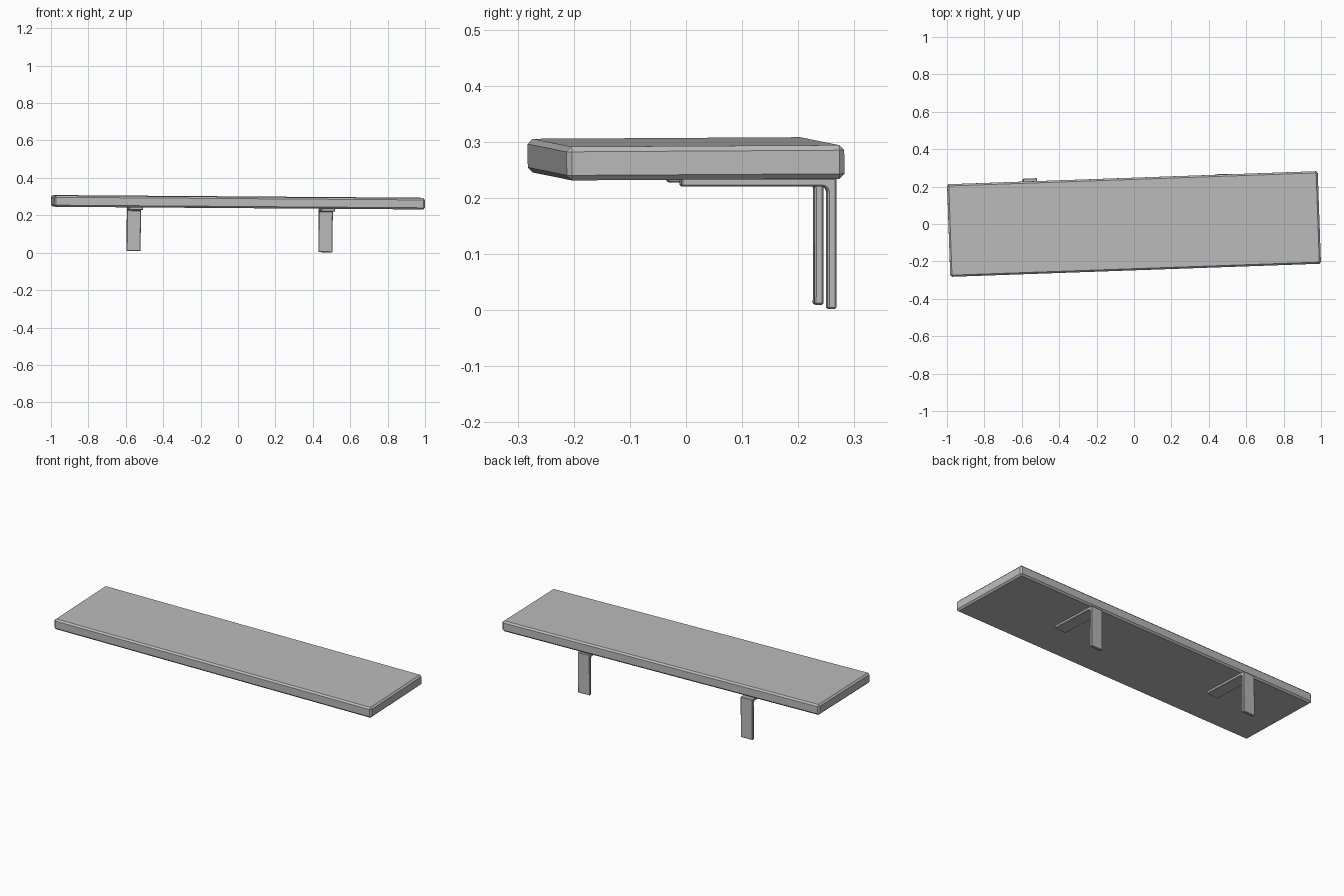
import bpy, bmesh, math
from mathutils import Euler

cube = bpy.data.objects.get("Cube")
if cube:
    bpy.data.objects.remove(cube, do_unlink=True)

# Single plain grey finish
grey = bpy.data.materials.new("plain_grey")
grey.use_nodes = True
colour = (0.5, 0.5, 0.5, 1)
grey.diffuse_color = colour
grey.node_tree.nodes["Principled BSDF"].inputs["Base Color"].default_value = colour


def extruded(name, profile, width, chamfer, location, rotation):
    """Extrude a (y, z) profile along x, centred, with chamfered edges."""
    bm = bmesh.new()
    face = bm.faces.new([bm.verts.new((-width / 2, y, z)) for y, z in profile])
    new = bmesh.ops.extrude_face_region(bm, geom=[face])["geom"]
    bmesh.ops.translate(bm, vec=(width, 0, 0),
                        verts=[v for v in new if isinstance(v, bmesh.types.BMVert)])
    bmesh.ops.recalc_face_normals(bm, faces=bm.faces)
    mesh = bpy.data.meshes.new(name)
    bm.to_mesh(mesh)
    bm.free()
    mesh.materials.append(grey)
    obj = bpy.data.objects.new(name, mesh)
    bpy.context.collection.objects.link(obj)
    obj.location = location
    obj.rotation_euler = Euler(rotation)
    bevel = obj.modifiers.new("chamfer", 'BEVEL')
    bevel.width = chamfer
    bevel.segments = 1
    bevel.limit_method = 'ANGLE'
    bevel.angle_limit = math.radians(40)
    return obj


# Shelf board, slightly turned and tilted
half_depth, half_thick = 0.2475, 0.03
board = [(-half_depth, -half_thick), (half_depth, -half_thick),
         (half_depth, half_thick), (-half_depth, half_thick)]
extruded("shelf_board", board, 1.983, 0.009, (0, 0, 0.2697), (0.006, 0.0072, 0.0354))

# L-shaped bracket: arm under the board, leg down the wall, filleted inner corner
arm, leg, thick, radius = 0.277, 0.234, 0.016, 0.01
steps = 4
fillet = []
for i in range(steps + 1):
    a = math.pi / 2 * i / steps
    fillet.append((-thick - radius + radius * math.sin(a),
                   -thick - radius + radius * math.cos(a)))
bracket = [(0, 0), (-arm, 0), (-arm, -thick)] + fillet + [(-thick, -leg), (0, -leg)]

for name, place in (("right_bracket", (-0.557, 0.2435, 0.2437)),
                    ("left_bracket", (0.469, 0.267, 0.2363))):
    extruded(name, bracket, 0.075, 0.003, place, (0, 0.0072, 0.045))
